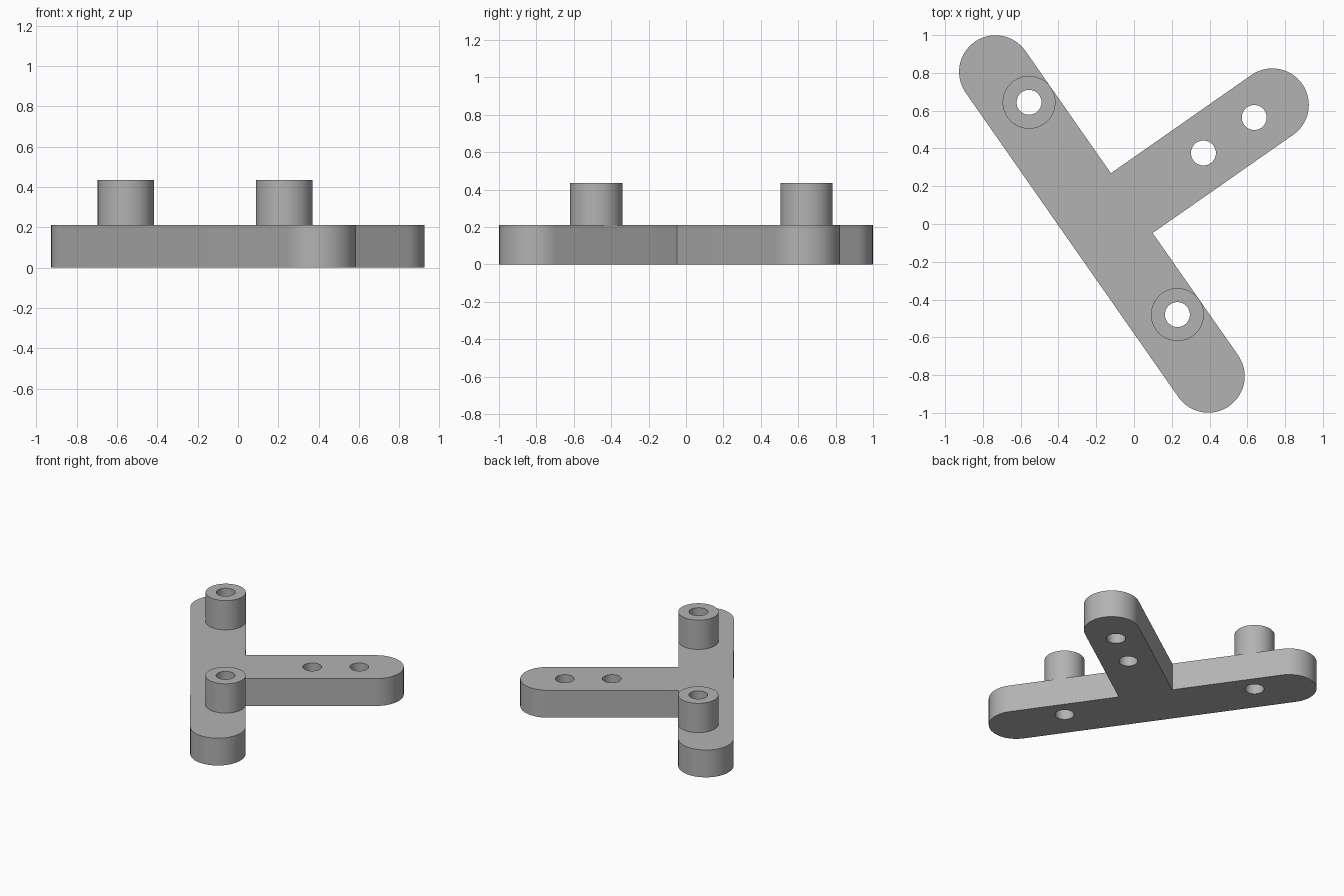
import bpy, bmesh
from math import sin, cos, pi, radians
from mathutils import Matrix

if "Cube" in bpy.data.objects:
    bpy.data.objects.remove(bpy.data.objects["Cube"], do_unlink=True)

R = 0.193             # half width of both arms
HALF_BAR = 0.983      # centre of the bar to each rounded end centre
BRANCH = 1.101        # centre of the bar to the branch end centre
PLATE_H, TOP = 0.21, 0.435
HOLE_R, BOSS_R = 0.066, 0.14
BOSSES = [(R - BOSS_R, 0.749), (R - BOSS_R, -0.622)]
BRANCH_HOLES = [(0.656, 0), (0.984, 0)]
PLACE = Matrix.Translation((-0.17, 0, 0)) @ Matrix.Rotation(radians(34.95), 4, 'Z')

grey = bpy.data.materials.new("light grey")
grey.use_nodes = True
grey.diffuse_color = (0.45, 0.45, 0.45, 1)
grey.node_tree.nodes["Principled BSDF"].inputs["Base Color"].default_value = grey.diffuse_color


def arc(cx, cy, r, start, sweep, n):
    return [(cx + r * cos(start + sweep * i / n), cy + r * sin(start + sweep * i / n))
            for i in range(n + 1)]


def circle(cx, cy, r):
    return arc(cx, cy, r, 0, 2 * pi, 48)[:-1]


def extrude_profile(name, loops, z0, z1, open_bottom=False):
    """Fill an outline with holes and extrude it from z0 to z1."""
    curve = bpy.data.curves.new(name, 'CURVE')
    curve.dimensions, curve.fill_mode = '2D', 'BOTH'
    curve.extrude = (z1 - z0) / 2
    for loop in loops:
        spline = curve.splines.new('POLY')
        spline.points.add(len(loop) - 1)
        for point, (x, y) in zip(spline.points, loop):
            point.co = (x, y, 0, 1)
        spline.use_cyclic_u = True
    obj = bpy.data.objects.new(name, curve)
    bpy.context.collection.objects.link(obj)
    bpy.ops.object.select_all(action='DESELECT')
    obj.select_set(True)
    bpy.context.view_layer.objects.active = obj
    bpy.ops.object.convert(target='MESH')
    obj = bpy.context.object

    bm = bmesh.new()
    bm.from_mesh(obj.data)
    bmesh.ops.remove_doubles(bm, verts=bm.verts, dist=0.0005)
    bmesh.ops.recalc_face_normals(bm, faces=bm.faces)
    if open_bottom:
        low = [f for f in bm.faces if f.normal.z < -0.9]
        bmesh.ops.delete(bm, geom=low, context='FACES')
    bmesh.ops.transform(bm, verts=bm.verts,
                        matrix=PLACE @ Matrix.Translation((0, 0, (z0 + z1) / 2)))
    bm.to_mesh(obj.data)
    bm.free()
    obj.data.materials.clear()
    obj.data.materials.append(grey)
    bpy.ops.object.shade_smooth_by_angle(angle=radians(30))
    return obj


# T-shaped plate with three rounded ends and four through holes
outline = (arc(0, HALF_BAR, R, 0, pi, 32)
           + arc(0, -HALF_BAR, R, pi, pi, 32)
           + [(R, -R)]
           + arc(BRANCH, 0, R, -pi / 2, pi, 32)
           + [(R, R)])
holes = [circle(x, y, HOLE_R) for x, y in BOSSES + BRANCH_HOLES]
extrude_profile("t_plate", [outline] + holes, 0, PLATE_H)

# Hollow bosses standing on the bar
for name, (x, y) in zip(("back_boss", "front_boss"), BOSSES):
    extrude_profile(name, [circle(x, y, BOSS_R), circle(x, y, HOLE_R)],
                    PLATE_H, TOP, open_bottom=True)
